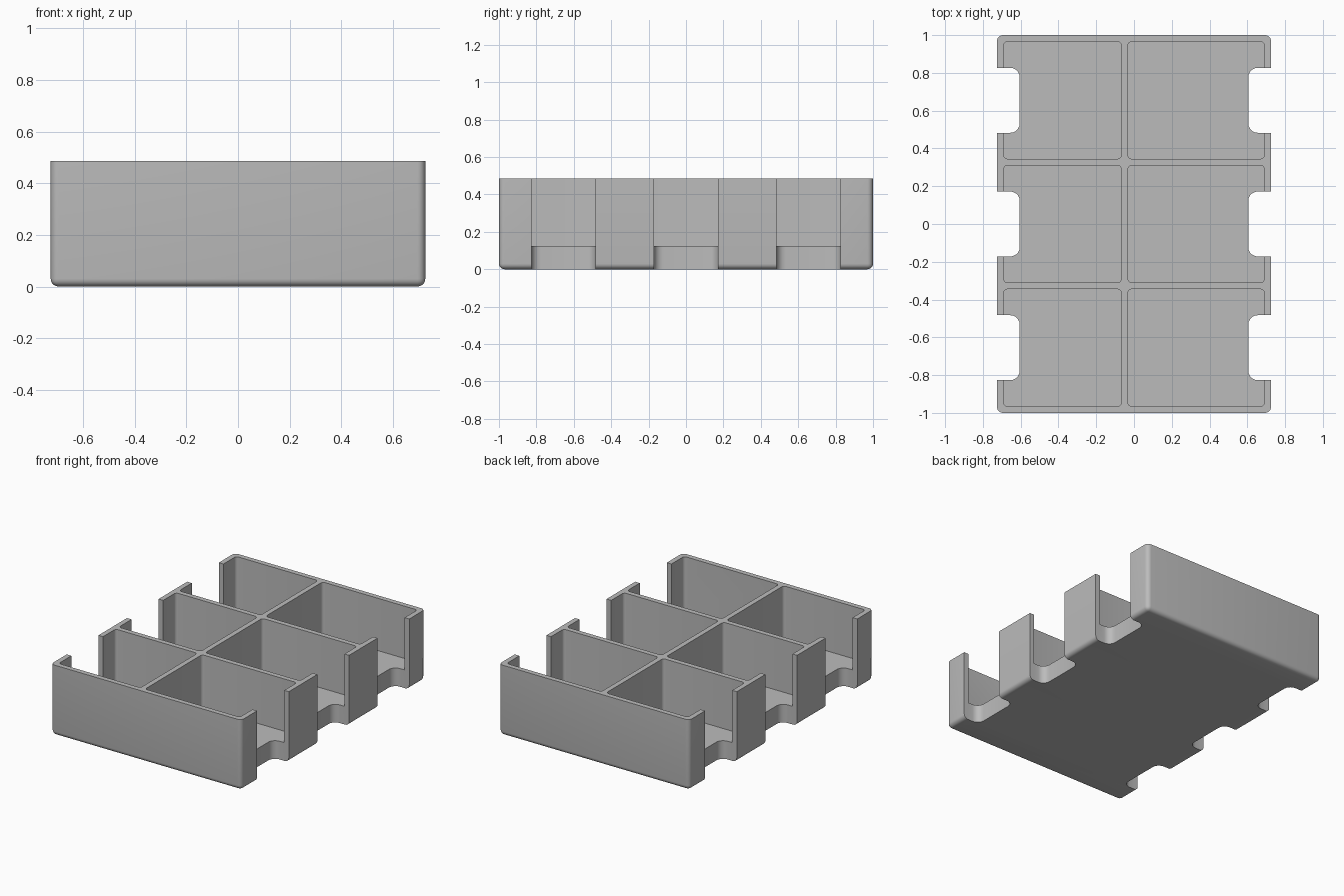
import bpy, bmesh, math
from mathutils import Matrix, Vector

cube = bpy.data.objects.get("Cube")
if cube:
    bpy.data.objects.remove(cube, do_unlink=True)

grey = bpy.data.materials.new("plain grey")
grey.use_nodes = True
colour = (0.5, 0.5, 0.5, 1)
grey.diffuse_color = colour
grey.node_tree.nodes["Principled BSDF"].inputs["Base Color"].default_value = colour

HEIGHT, FLOOR = 0.485, 0.125


def rounded_box(name, x, y, z, radius, round_bottom=False):
    """Box between (low, high) limits, with its upright edges rounded."""
    lo, hi = (Vector(v) for v in zip(x, y, z))
    bm = bmesh.new()
    bmesh.ops.create_cube(bm, size=1, matrix=Matrix.LocRotScale((lo + hi) / 2, None, hi - lo))
    edges = []
    for e in bm.edges:
        a, b = (v.co for v in e.verts)
        upright = abs(a.z - b.z) > 0.01
        bottom = round_bottom and max(a.z, b.z) < lo.z + 0.001
        if upright or bottom:
            edges.append(e)
    bmesh.ops.bevel(bm, geom=edges, offset=radius, segments=5, profile=0.5, affect='EDGES')
    mesh = bpy.data.meshes.new(name)
    bm.to_mesh(mesh)
    bm.free()
    mesh.materials.append(grey)
    ob = bpy.data.objects.new(name, mesh)
    bpy.context.collection.objects.link(ob)
    return ob


# Outer block of the tray
tray = rounded_box("divided_tray", (-0.725, 0.725), (-1, 1), (0, HEIGHT), 0.03, True)
cutters = []

# Six storage pockets, with the long divider slightly off centre
for row in (-1, 0, 1):
    mid = row * 0.655
    for side, x in (("right", (-0.69, -0.067)), ("left", (-0.032, 0.69))):
        cutters.append(rounded_box(f"pocket_cutter_{side}", x, (mid - 0.31, mid + 0.31),
                                   (FLOOR, 1), 0.02))

# Finger notches through the side walls and floor edge
for row in (-1, 0, 1):
    mid = row * 0.655
    for side in (-1, 1):
        x = sorted((side * 0.605, side * 0.9))
        cutters.append(rounded_box("notch_cutter", x, (mid - 0.172, mid + 0.172),
                                   (-0.2, 1), 0.05))

# Carve the tray, then discard the cutters
bpy.ops.object.select_all(action='DESELECT')
bpy.context.view_layer.objects.active = tray
tray.select_set(True)
for cutter in cutters:
    cutter.hide_render = True
    mod = tray.modifiers.new("carve", 'BOOLEAN')
    mod.operation = 'DIFFERENCE'
    mod.solver = 'EXACT'
    mod.object = cutter
    bpy.ops.object.modifier_apply(modifier=mod.name)
    bpy.data.objects.remove(cutter, do_unlink=True)

bpy.ops.object.shade_smooth_by_angle(angle=math.radians(30))
